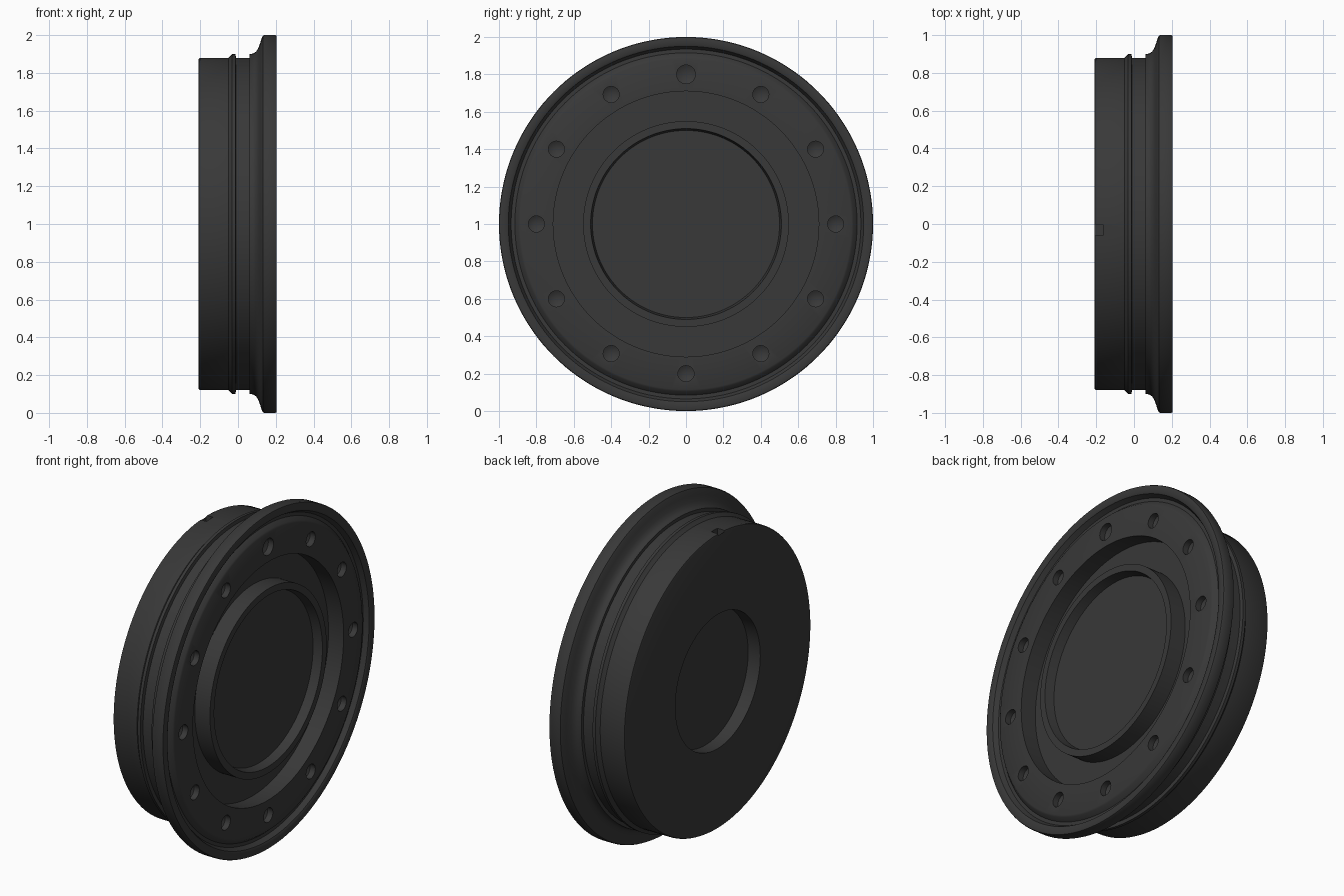
import bpy, bmesh, math
from mathutils import Vector

if "Cube" in bpy.data.objects:
    bpy.data.objects.remove(bpy.data.objects["Cube"])

mat = bpy.data.materials.new("dark_rubber_grey")
mat.diffuse_color = (0.04, 0.04, 0.04, 1)
mat.use_nodes = True
mat.node_tree.nodes["Principled BSDF"].inputs["Base Color"].default_value = mat.diffuse_color


def lathe(bm, profile, centre, segs):
    """Spin an (x, radius) profile about the x axis; radius 0 closes the ends."""
    rings = []
    for x, r in profile:
        if r == 0:
            rings.append([bm.verts.new(centre + Vector((x, 0, 0)))] * segs)
            continue
        rings.append([bm.verts.new(centre + Vector((
            x, r * math.cos(2 * math.pi * i / segs), r * math.sin(2 * math.pi * i / segs))))
            for i in range(segs)])
    for a, b in zip(rings, rings[1:]):
        for i in range(segs):
            j = (i + 1) % segs
            corners = list(dict.fromkeys((a[i], a[j], b[j], b[i])))
            bm.faces.new(corners)


def make_object(name, bm):
    bmesh.ops.recalc_face_normals(bm, faces=bm.faces)
    mesh = bpy.data.meshes.new(name)
    bm.to_mesh(mesh)
    bm.free()
    mesh.materials.append(mat)
    obj = bpy.data.objects.new(name, mesh)
    bpy.context.collection.objects.link(obj)
    return obj


# Wheel body: back pocket, tread, ridge, flared rim, groove, bolt face, hub
body_profile = [
    (-0.13, 0), (-0.13, 0.40), (-0.21, 0.40),
    (-0.21, 0.868), (-0.207, 0.876), (-0.20, 0.88),
    (-0.05, 0.88), (-0.038, 0.892), (-0.032, 0.90), (-0.014, 0.90), (-0.01, 0.88),
    (0.06, 0.88), (0.06, 0.90), (0.08, 0.902), (0.095, 0.912), (0.107, 0.93),
    (0.118, 0.96), (0.126, 0.985), (0.132, 0.996), (0.14, 1.0),
    (0.197, 1.0), (0.203, 0.997), (0.205, 0.99),
    (0.205, 0.96), (0.20, 0.95), (0.172, 0.935), (0.172, 0.915), (0.195, 0.895),
    (0.20, 0.885), (0.20, 0.71), (0.10, 0.71),
    (0.10, 0.55), (0.20, 0.55), (0.20, 0.51), (0.145, 0.50), (0.145, 0),
]
bm = bmesh.new()
lathe(bm, body_profile, Vector((0, 0, 1)), 144)
wheel = make_object("wheel_body", bm)

# Twelve drilled bolt holes (the top one larger) and a notch in the tread
bm = bmesh.new()
for k in range(12):
    a = math.radians(30 * k)
    r = 0.05 if k == 0 else 0.043
    lathe(bm, [(0.25, 0), (0.25, r), (0.165, r), (0.14, 0)],
          Vector((0, 0.8 * math.sin(a), 1 + 0.8 * math.cos(a))), 24)
box = bmesh.ops.create_cube(bm, size=1)["verts"]
bmesh.ops.scale(bm, vec=(0.045, 0.06, 0.1), verts=box)
bmesh.ops.translate(bm, vec=(-0.187, -0.032, 1.89), verts=box)
cutter = make_object("hole_cutter", bm)
cutter.hide_render = True

mod = wheel.modifiers.new("holes", 'BOOLEAN')
mod.operation = 'DIFFERENCE'
mod.solver = 'EXACT'
mod.object = cutter
bpy.ops.object.select_all(action='DESELECT')
wheel.select_set(True)
bpy.context.view_layer.objects.active = wheel
bpy.ops.object.modifier_apply(modifier=mod.name)
bpy.data.objects.remove(cutter)
bpy.ops.object.shade_smooth_by_angle(angle=math.radians(30))
